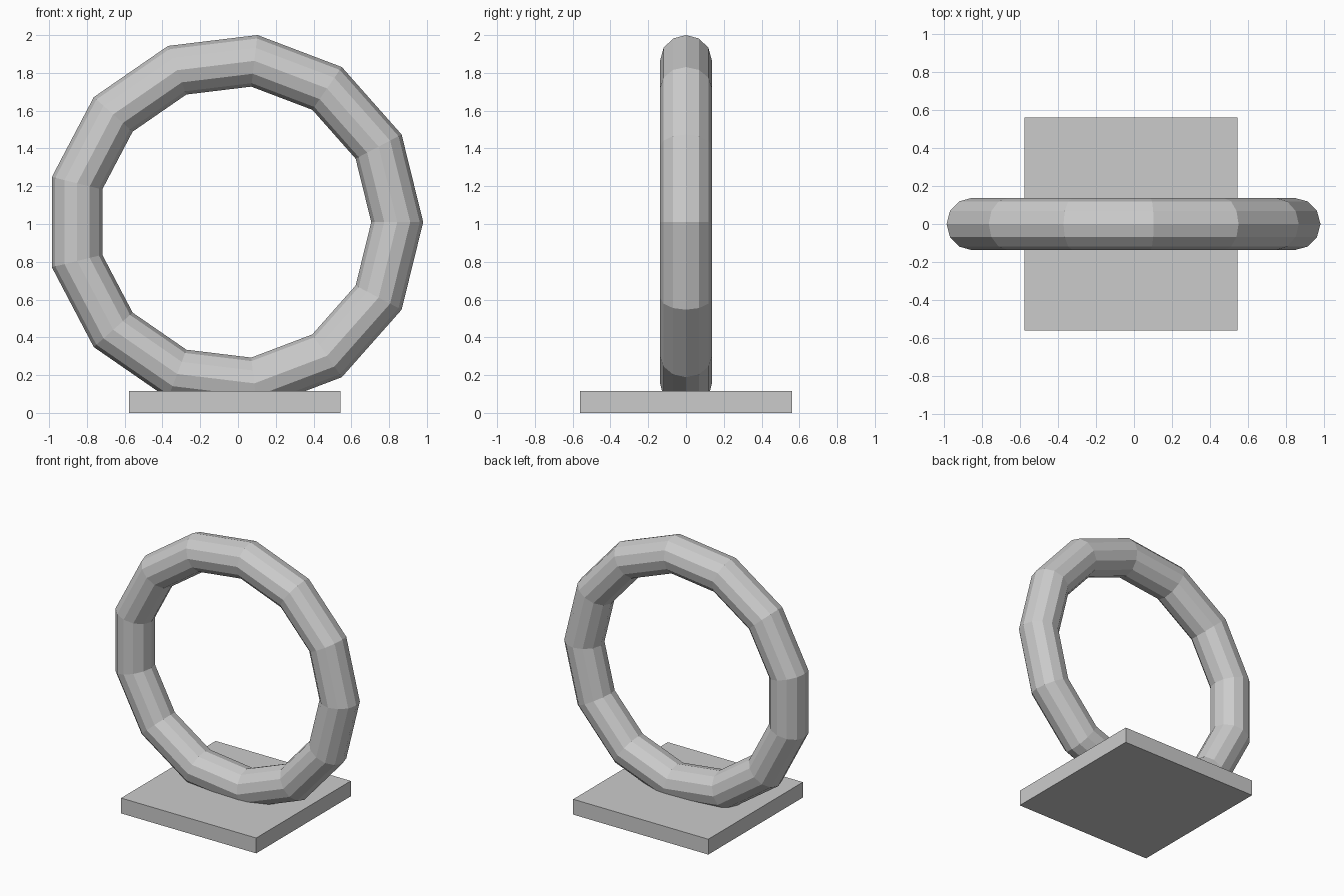
import bpy
import math

if "Cube" in bpy.data.objects:
    bpy.data.objects.remove(bpy.data.objects["Cube"], do_unlink=True)

CENTRE_X = -0.017

# Plain grey for both parts
grey = bpy.data.materials.new("light_grey")
grey.use_nodes = True
colour = (0.6, 0.6, 0.6, 1.0)
grey.diffuse_color = colour
grey.node_tree.nodes["Principled BSDF"].inputs["Base Color"].default_value = colour


def finish(name):
    part = bpy.context.object
    part.name = name
    part.data.materials.append(grey)
    return part


# Square slab on the ground
bpy.ops.mesh.primitive_cube_add(size=1, location=(CENTRE_X, 0, 0.0575))
base = finish("base_slab")
base.scale = (1.12, 1.12, 0.115)

# Upright faceted ring, sunk a little into the slab
bpy.ops.mesh.primitive_torus_add(
    major_segments=13, minor_segments=12,
    major_radius=0.86, minor_radius=0.1375,
    location=(CENTRE_X, 0, 1.01), rotation=(math.pi / 2, 0, 0))
ring = finish("ring")
ring.data.shade_flat()
